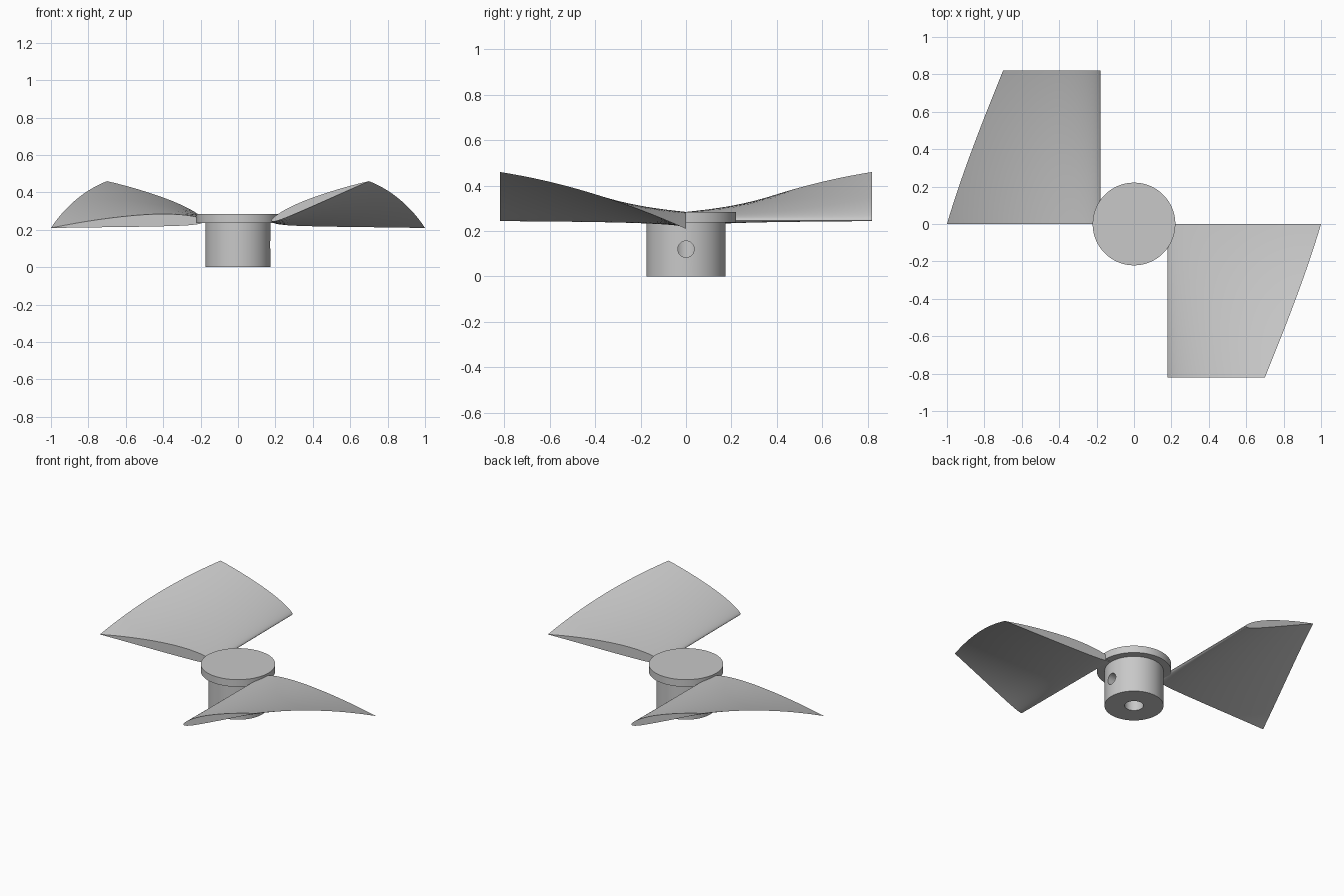
import bpy
import bmesh
import math
from mathutils import Matrix, Vector

cube = bpy.data.objects.get("Cube")
if cube:
    bpy.data.objects.remove(cube, do_unlink=True)

# One plain grey for the whole rotor
grey = bpy.data.materials.new("plain_grey")
grey.use_nodes = True
colour = (0.58, 0.58, 0.58, 1)
grey.diffuse_color = colour
grey.node_tree.nodes["Principled BSDF"].inputs["Base Color"].default_value = colour


def make_object(name, bm):
    bmesh.ops.recalc_face_normals(bm, faces=bm.faces)
    mesh = bpy.data.meshes.new(name)
    bm.to_mesh(mesh)
    bm.free()
    mesh.materials.append(grey)
    obj = bpy.data.objects.new(name, mesh)
    bpy.context.collection.objects.link(obj)
    return obj


def activate(obj):
    bpy.ops.object.select_all(action='DESELECT')
    obj.select_set(True)
    bpy.context.view_layer.objects.active = obj


def smooth(obj):
    activate(obj)
    bpy.ops.object.shade_smooth_by_angle(angle=math.radians(35))


# Hub: lathed shaft collar with a flange on top and a blind bore below
def build_hub():
    profile = [(0, .22), (.056, .22), (.056, 0), (.175, 0),
               (.175, .237), (.221, .237), (.221, .284), (0, .284)]
    bm = bmesh.new()
    verts = [bm.verts.new((r, 0, z)) for r, z in profile]
    edges = [bm.edges.new(pair) for pair in zip(verts, verts[1:])]
    bmesh.ops.spin(bm, geom=verts + edges, cent=(0, 0, 0), axis=(0, 0, 1),
                   angle=math.tau, steps=96, use_duplicate=False)
    bmesh.ops.remove_doubles(bm, verts=bm.verts, dist=1e-4)
    hub = make_object("hub", bm)

    # Set screw hole, from one side into the bore
    bm = bmesh.new()
    bmesh.ops.create_cone(bm, cap_ends=True, segments=48, radius1=.036, radius2=.036,
                          depth=.2, matrix=Matrix.Translation((.12, 0, .12))
                          @ Matrix.Rotation(math.pi / 2, 4, 'Y'))
    cutter = make_object("screw_hole_cutter", bm)
    cutter.hide_render = True
    cut = hub.modifiers.new("screw_hole", 'BOOLEAN')
    cut.operation = 'DIFFERENCE'
    cut.solver = 'EXACT'
    cut.object = cutter
    activate(hub)
    bpy.ops.object.modifier_apply(modifier=cut.name)
    bpy.data.objects.remove(cutter, do_unlink=True)
    smooth(hub)


# Cambered wing section of unit chord, nose at the origin
def wing_section(count=28, thick=.08, camber=.02, peak=.4):
    def point(u, side):
        half = 5 * thick * (.2969 * math.sqrt(u) - .126 * u - .3516 * u**2
                            + .2843 * u**3 - .1036 * u**4)
        if u < peak:
            mid = camber / peak**2 * (2 * peak * u - u * u)
        else:
            mid = camber / (1 - peak)**2 * (1 - 2 * peak + 2 * peak * u - u * u)
        return Vector((u, 0, mid + side * half))

    us = [(1 - math.cos(math.pi * i / count)) / 2 for i in range(count + 1)]
    return ([point(u, 1) for u in reversed(us)]
            + [point(u, -1) for u in us[1:-1]])


# Blade: the section swept along y while it twists and shrinks about its nose
def build_blade(name, turn, steps=40):
    section = wing_section()
    nose = Vector((.178, 0, .247))
    bm = bmesh.new()
    rings = []
    for i in range(steps + 1):
        t = i / steps
        chord = .823 * (1 - .315 * t)
        twist = math.radians(-2.6 + 24.8 * t)
        place = (Matrix.Rotation(turn, 4, 'Z')
                 @ Matrix.Translation(nose + Vector((0, -.82 * t, 0)))
                 @ Matrix.Rotation(-twist, 4, 'Y') @ Matrix.Scale(chord, 4))
        rings.append([bm.verts.new(place @ p) for p in section])
    n = len(section)
    for a, b in zip(rings, rings[1:]):
        for k in range(n):
            m = (k + 1) % n
            bm.faces.new((a[k], a[m], b[m], b[k]))
    bm.faces.new(rings[0])
    bm.faces.new(rings[-1])
    smooth(make_object(name, bm))


build_hub()
build_blade("left_blade", 0)
build_blade("right_blade", math.pi)
